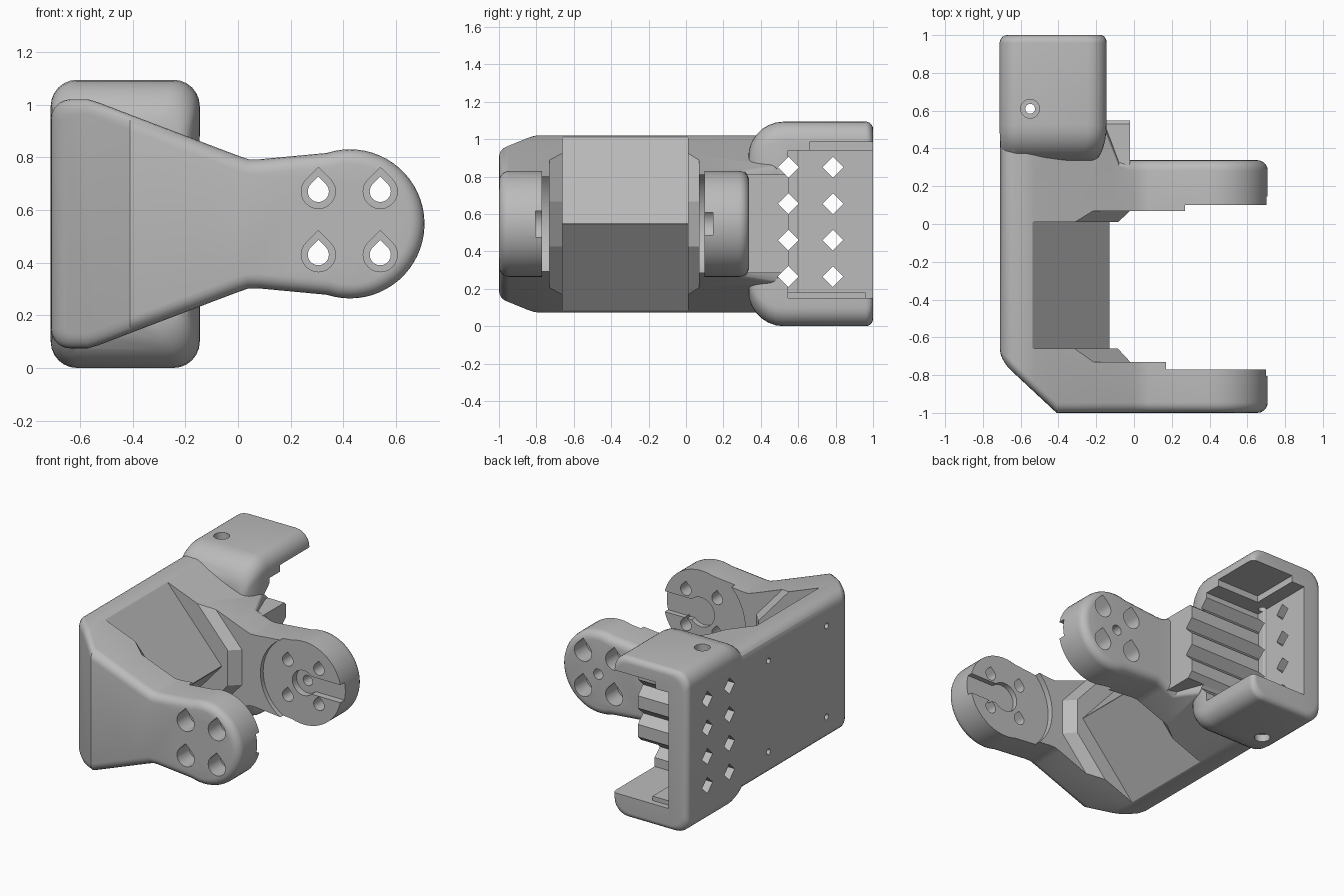
import bpy, bmesh
from math import sin, cos, radians
from mathutils import Vector

cube = bpy.data.objects.get("Cube")
if cube:
    bpy.data.objects.remove(cube, do_unlink=True)

grey = bpy.data.materials.new("plain grey")
grey.use_nodes = True
GREY = (0.5, 0.5, 0.5, 1)
grey.diffuse_color = GREY
grey.node_tree.nodes["Principled BSDF"].inputs["Base Color"].default_value = GREY

MID = 0.547                          # height of the symmetry plane
PIVOT = (0.425, MID)                 # centre of the round arm ends (x, z)
KINKS = (-0.41, -0.145, -0.08)       # where the end faces of the body change direction


def arc(cx, cy, r, a0, a1, n):
    return [(cx + r * cos(radians(a0 + (a1 - a0) * i / n)),
             cy + r * sin(radians(a0 + (a1 - a0) * i / n))) for i in range(n + 1)]


def loft(name, sections, start_folds=(), end_folds=()):
    """Skin a row of equal outlines; folds split symmetric end caps."""
    bm = bmesh.new()
    rings = [[bm.verts.new(p) for p in s] for s in sections]
    count = len(rings[0])
    for r, s in zip(rings, rings[1:]):
        for i in range(count):
            j = (i + 1) % count
            bm.faces.new((r[i], s[i], s[j], r[j]))
    for ring, folds in ((rings[0], start_folds), (rings[-1], end_folds)):
        if not folds:
            bm.faces.new(ring)
            continue
        bounds = [0, *folds, count // 2 - 1]
        for a, b in zip(bounds, bounds[1:]):
            bm.faces.new(ring[a:b + 1] + ring[count - 1 - b:count - a])
    bmesh.ops.recalc_face_normals(bm, faces=bm.faces)
    mesh = bpy.data.meshes.new(name)
    bm.to_mesh(mesh)
    bm.free()
    mesh.materials.append(grey)
    obj = bpy.data.objects.new(name, mesh)
    bpy.context.collection.objects.link(obj)
    return obj


def prism(name, pts, a, b, axis, end_pts=None):
    """Extrude a 2D outline from a to b along an axis."""
    place = {"x": lambda p, t: (t, p[0], p[1]),
             "y": lambda p, t: (p[0], t, p[1]),
             "z": lambda p, t: (p[0], p[1], t)}[axis]
    return loft(name, [[place(p, a) for p in pts], [place(p, b) for p in end_pts or pts]])


def box(name, x0, x1, y0, y1, z0, z1):
    return prism(name, [(x0, y0), (x1, y0), (x1, y1), (x0, y1)], z0, z1, "z")


def combine(obj, tool, operation):
    mod = obj.modifiers.new("combine", "BOOLEAN")
    mod.operation, mod.solver, mod.object = operation, "EXACT", tool
    bpy.context.view_layer.objects.active = obj
    bpy.ops.object.modifier_apply(modifier=mod.name)
    bpy.data.objects.remove(tool, do_unlink=True)


def cut(tool):
    combine(bracket, tool, "DIFFERENCE")


def inset(pts, amount):
    """Shrink a clockwise outline, keeping fold points at their x."""
    out = []
    for i, p in enumerate(pts):
        p, a, b = Vector(p), Vector(pts[i - 1]), Vector(pts[(i + 1) % len(pts)])
        d1, d2 = (p - a).normalized(), (b - p).normalized()
        n1, n2 = Vector((d1.y, -d1.x)), Vector((d2.y, -d2.x))
        m = (n1 + n2) / (1 + n1.dot(n2))
        out.append((p.x, p.y + amount / m.y) if pts[i][0] in KINKS else tuple(p + m * amount))
    return out


def front_y(x):
    return -1 + max(0, KINKS[0] - x) * 0.28 / 0.30


def rear_y(x):
    return 0.338 + 0.162 * min(1, max(0, (KINKS[2] - x) / (KINKS[2] - KINKS[1])))


# Body: arm outline lofted front to back with rounded rims and a slanted front corner
top = (arc(-0.635, 0.945, 0.075, 180, 90, 5)
       + [(-0.57, 1.02), (-0.53, 1.008), (KINKS[0], 0.962), (KINKS[1], 0.861), (KINKS[2], 0.836),
          (0.0, 0.806), (0.04, 0.792), (0.08, 0.792)]
       + arc(*PIVOT, 0.283, 108, 2, 18))
outline = top + [(x, 2 * MID - z) for x, z in reversed(top)]
folds = [i for i, p in enumerate(top) if p[0] in KINKS]
RIM = 0.055
front, rear = [], []
for step in range(6):
    a = radians(18 * step)
    ring, depth = inset(outline, RIM * (1 - sin(a))), RIM * (1 - cos(a))
    front.append([(x, front_y(x) + depth, z) for x, z in ring])
    rear.insert(0, [(x, rear_y(x) - depth, z) for x, z in ring])
bracket = loft("bracket", front + rear, folds[:1], folds[1:])


# Motor box: rounded rectangle, generous radius at the front, small one at the back
def rounded_rect(x0, x1, z0, z1, r=0.1):
    corners = ((x1 - r, z1 - r, 0), (x0 + r, z1 - r, 90), (x0 + r, z0 + r, 180), (x1 - r, z0 + r, 270))
    return [p for cx, cz, a in corners for p in arc(cx, cz, r, a, a + 90, 6)]


sections = []
for y, way, depth, left, right, tall in ((0.333, 1, 0.19, 0.01, 0.08, 0.19), (1.0, -1, 0.04, 0.04, 0.03, 0.04)):
    part = []
    for step in range(8):
        a = radians(90 * step / 7)
        k = 1 - sin(a)
        pts = rounded_rect(-0.711 + left * k, -0.145 - right * k, tall * k, 1.094 - tall * k)
        part.append([(x, y + way * depth * (1 - cos(a)), z) for x, z in pts])
    sections += part[::way]
motor_box = loft("motor_box", sections)
combine(motor_box, box("cavity", -0.57, 0.3, 0.545, 1.2, 0.15, 0.94), "DIFFERENCE")
combine(motor_box, box("ceiling_recess", -0.47, 0.3, 0.66, 1.2, 0.9, 0.985), "DIFFERENCE")
combine(motor_box, box("floor_step", -0.6, -0.42, 0.5, 0.96, 0.1, 0.18), "UNION")
combine(bracket, motor_box, "UNION")
combine(bracket, box("ribbed_block", -0.6, -0.02, 0.2, 0.548, 0.285, 0.812), "UNION")


# Gap between the arms: ridge-shaped wall with chamfered chevron pads
def chevron(xm, h):
    xt = xm - (0.6 - h) / 1.13
    return [(0.9, MID + 0.6), (xt, MID + 0.6), (xm, MID + h),
            (xm, MID - h), (xt, MID - 0.6), (0.9, MID - 0.6)]


low, high = chevron(-0.09, 0.12), chevron(-0.02, 0.12)
cut(prism("gap", chevron(-0.13, 0.002), -0.66, 0.01, "y"))
cut(prism("front_pad", low, -0.655, -0.73, "y", high))
cut(prism("rear_pad", low, 0.005, 0.07, "y", high))

# Horn recesses and slots on the inner arm faces
for name, r, hub, half, y0, y1, y2 in (("front", 0.36, 0.10, 0.07, -0.7, -0.77, -0.805),
                                       ("rear", 0.305, 0.085, 0.06, 0.05, 0.10, 0.145)):
    cut(prism(name + "_recess", arc(*PIVOT, r, 0, 354, 59), y0, y1, "y"))
    cut(prism(name + "_hub", arc(*PIVOT, hub, 0, 345, 23), y0, y2, "y"))
    cut(box(name + "_slot", PIVOT[0], 0.9, min(y0, y2), max(y0, y2), MID - half, MID + half))
cut(prism("axle_hole", arc(*PIVOT, 0.035, 0, 345, 23), 0.05, 0.5, "y"))


# Teardrop screw holes with counterbores on the outer faces
def teardrop(x, z, r):
    return arc(x, z, r, 135, 405, 18) + [(x, z + r * 1.414)]


for x in (0.305, 0.54):
    for z in (0.43, 0.67):
        cut(prism("screw_hole", teardrop(x, z, 0.04), -1.1, 0.5, "y"))
        cut(prism("front_bore", teardrop(x, z, 0.065), -1.1, -0.87, "y"))
        cut(prism("rear_bore", teardrop(x, z, 0.065), 0.21, 0.5, "y"))

# Diamond grooves and vents
for z in (0.265, 0.46, 0.655, 0.85):
    for y in (0.547, 0.785):
        r = 0.056
        cut(prism("diamond", [(y - r, z), (y, z - r), (y + r, z), (y, z + r)], -0.9, 0.2, "x"))

# Small holes in the back wall and the box lids
for y in (-0.5, 0.125):
    for z in (0.24, 0.86):
        cut(prism("wall_hole", arc(y, z, 0.02, 0, 330, 11), -0.8, -0.62, "x"))
for z0, z1 in ((1.04, 1.2), (-0.1, 0.05)):
    cut(prism("lid_bore", arc(-0.55, 0.61, 0.05, 0, 345, 23), z0, z1, "z"))
cut(prism("lid_hole", arc(-0.55, 0.61, 0.026, 0, 345, 23), -0.15, 1.25, "z"))

# Smooth the rounded edges, keep the rest crisp
bpy.ops.object.select_all(action="DESELECT")
bracket.select_set(True)
bpy.context.view_layer.objects.active = bracket
bpy.ops.object.shade_smooth_by_angle(angle=radians(30))
